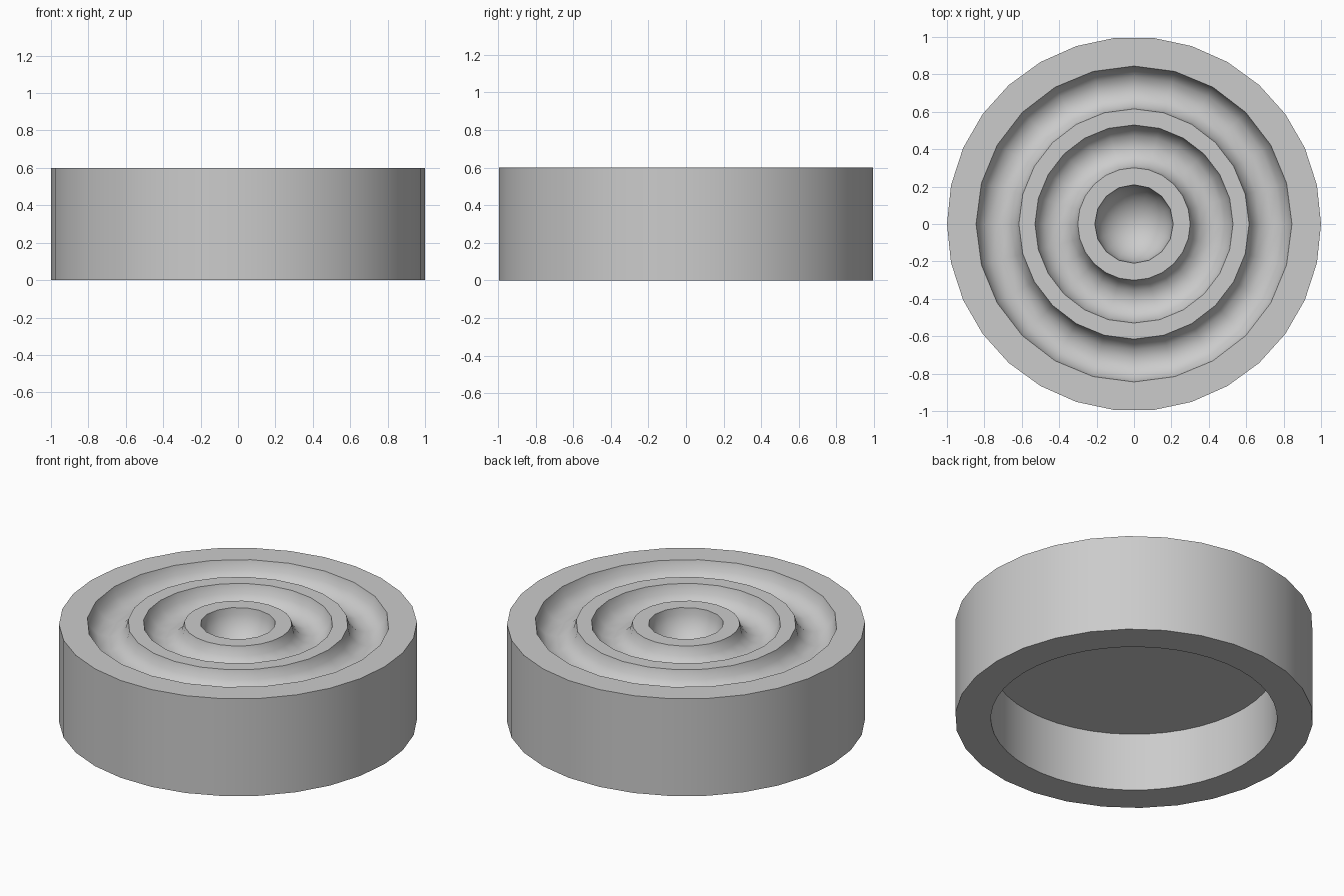
import bpy
import math

cube = bpy.data.objects.get("Cube")
if cube:
    bpy.data.objects.remove(cube, do_unlink=True)

HEIGHT = 0.6
RECESS = 0.36
LIFT = 0.002  # keeps cutter edges off the top plane

grey = bpy.data.materials.new("light_grey")
grey.use_nodes = True
grey.diffuse_color = (0.6, 0.6, 0.6, 1)
grey.node_tree.nodes["Principled BSDF"].inputs["Base Color"].default_value = (0.6, 0.6, 0.6, 1)


def finish(name):
    obj = bpy.context.object
    obj.name = name
    obj.data.materials.append(grey)
    return obj


def disc(name, sides, radius, bottom, top):
    bpy.ops.mesh.primitive_cylinder_add(
        vertices=sides, radius=radius, depth=top - bottom,
        location=(0, 0, (bottom + top) / 2), rotation=(0, 0, math.pi / 2))
    return finish(name)


# Thick round body
body = disc("round_body", 30, 1.0, 0, HEIGHT)

# Hollow underside
cutters = [disc("underside_recess", 48, 0.8, -0.2, RECESS)]

# Two concentric rounded grooves
for name, radius in (("outer_groove", 0.73), ("inner_groove", 0.415)):
    bpy.ops.mesh.primitive_torus_add(
        major_radius=radius, minor_radius=0.115,
        major_segments=24, minor_segments=12, location=(0, 0, HEIGHT + LIFT))
    cutters.append(finish(name))

# Central bowl
bpy.ops.mesh.primitive_uv_sphere_add(
    segments=16, ring_count=16, radius=0.21, location=(0, 0, HEIGHT + LIFT))
cutters.append(finish("centre_bowl"))

# Carve everything out of the body
bpy.ops.object.select_all(action="DESELECT")
body.select_set(True)
bpy.context.view_layer.objects.active = body
for cutter in cutters:
    cut = body.modifiers.new(cutter.name, "BOOLEAN")
    cut.operation = "DIFFERENCE"
    cut.solver = "EXACT"
    cut.object = cutter
    bpy.ops.object.modifier_apply(modifier=cut.name)
    bpy.data.objects.remove(cutter, do_unlink=True)

bpy.ops.object.shade_smooth_by_angle(angle=math.radians(35))
